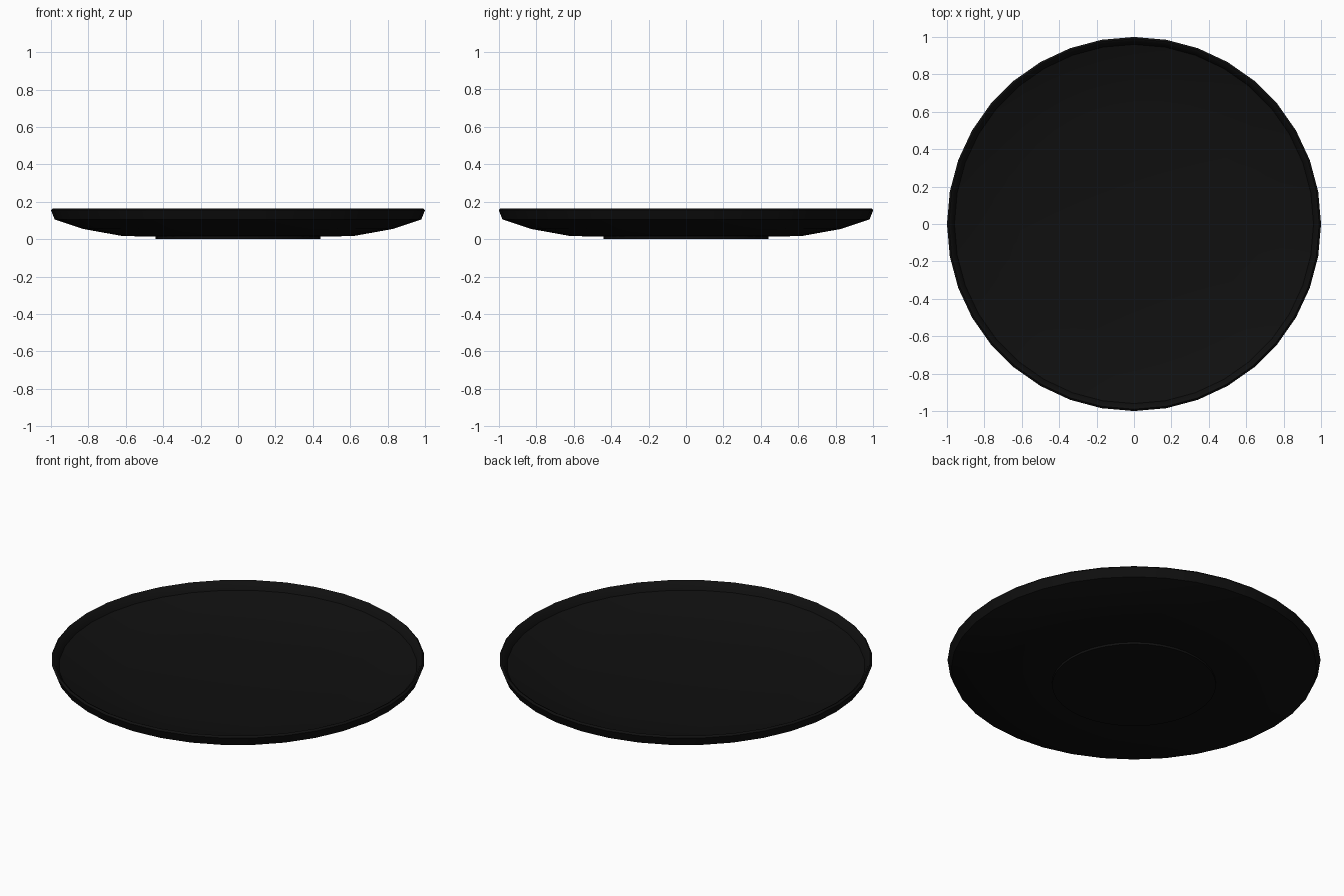
import bpy, bmesh, math

if "Cube" in bpy.data.objects:
    bpy.data.objects.remove(bpy.data.objects["Cube"])

SIDES = 36

# Half profile (radius, height): underside centre, foot, outer rim, dish inside
PROFILE = [
    (0, 0), (0.44, 0), (0.44, 0.013), (0.62, 0.017), (0.83, 0.055),
    (0.98, 0.105), (1.0, 0.155), (0.99, 0.165), (0.98, 0.16),
    (0.96, 0.118), (0.82, 0.073), (0.61, 0.036), (0, 0.03),
]


def lathe(name, profile, sides):
    bm = bmesh.new()
    verts = [bm.verts.new((r, 0, z)) for r, z in profile]
    edges = [bm.edges.new(pair) for pair in zip(verts, verts[1:])]
    bmesh.ops.spin(bm, geom=verts + edges, cent=(0, 0, 0), axis=(0, 0, 1),
                   angle=math.tau, steps=sides, use_merge=True)
    bmesh.ops.remove_doubles(bm, verts=bm.verts, dist=1e-4)
    bmesh.ops.recalc_face_normals(bm, faces=bm.faces)
    mesh = bpy.data.meshes.new(name)
    bm.to_mesh(mesh)
    bm.free()
    obj = bpy.data.objects.new(name, mesh)
    bpy.context.collection.objects.link(obj)
    return obj


# Plate
plate = lathe("plate", PROFILE, SIDES)
black = bpy.data.materials.new("black_glaze")
black.diffuse_color = (0.005, 0.005, 0.005, 1)
black.use_nodes = True
black.node_tree.nodes["Principled BSDF"].inputs["Base Color"].default_value = black.diffuse_color
plate.data.materials.append(black)

bpy.context.view_layer.objects.active = plate
plate.select_set(True)
bpy.ops.object.shade_smooth_by_angle(angle=math.radians(40))
